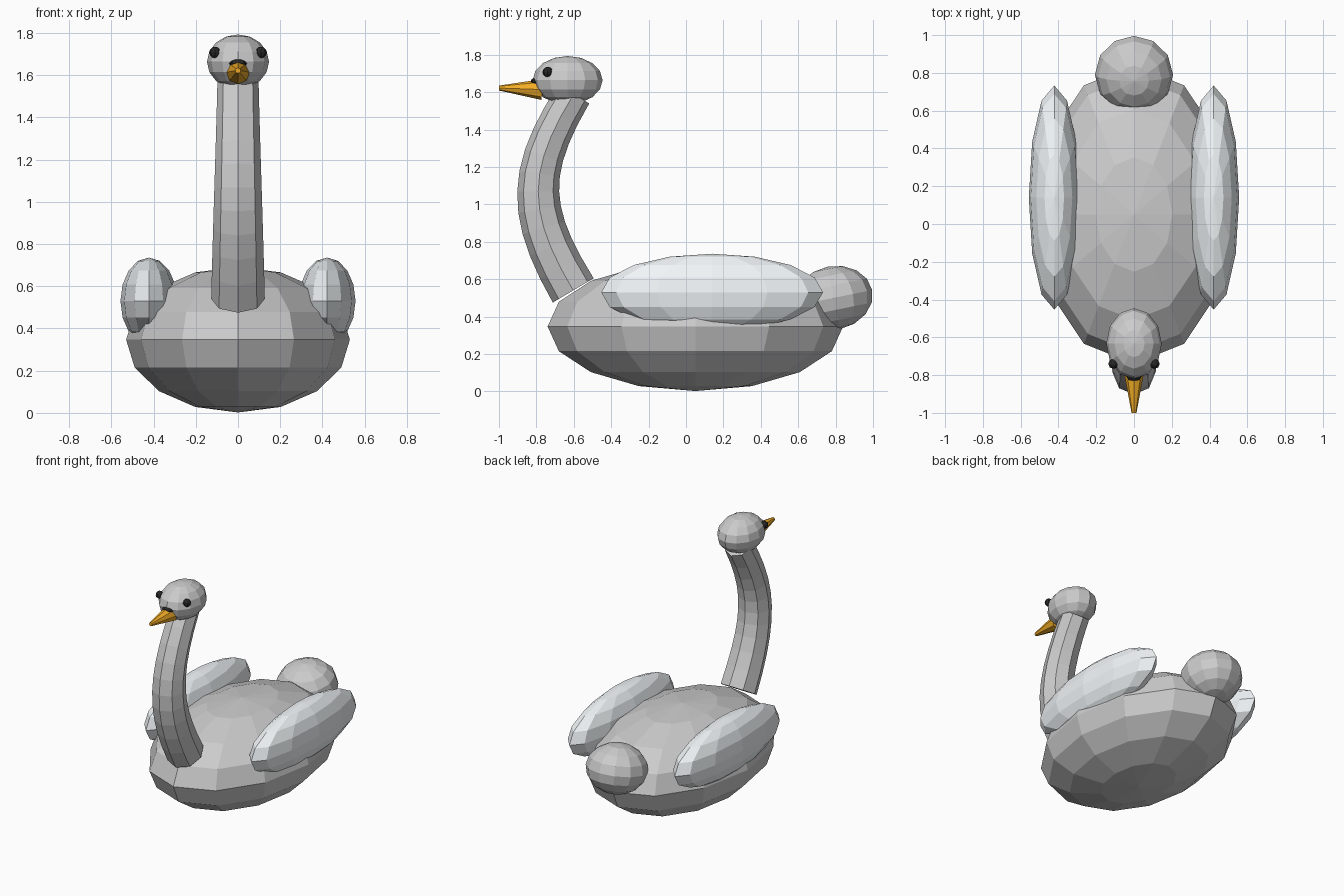
import bpy, bmesh, math
from mathutils import Matrix, Vector

if "Cube" in bpy.data.objects:
    bpy.data.objects.remove(bpy.data.objects["Cube"])


def material(name, color):
    m = bpy.data.materials.new(name)
    m.diffuse_color = (*color, 1)
    m.use_nodes = True
    m.node_tree.nodes["Principled BSDF"].inputs["Base Color"].default_value = m.diffuse_color
    return m


ORANGE = material("orange", (0.9, 0.42, 0.02))
BLACK = material("black", (0.02, 0.02, 0.02))
PALE = material("pale", (0.88, 0.92, 0.94))


def finish(name, bm, mat=None):
    bmesh.ops.recalc_face_normals(bm, faces=bm.faces)
    me = bpy.data.meshes.new(name)
    bm.to_mesh(me)
    bm.free()
    if mat:
        me.materials.append(mat)
    ob = bpy.data.objects.new(name, me)
    bpy.context.collection.objects.link(ob)
    return ob


def ellipsoid(name, center, radii, tilt=0, segs=12, rings=8, mat=None):
    bm = bmesh.new()
    xf = (Matrix.Translation(center) @ Matrix.Rotation(tilt, 4, 'X')
          @ Matrix.Diagonal((*radii, 1)))
    bmesh.ops.create_uvsphere(bm, u_segments=segs, v_segments=rings, radius=1, matrix=xf)
    return finish(name, bm, mat)


def tube(name, points, tangents, radii, sides, mat=None):
    """Loft rings along a path lying in the yz plane, with closed ends."""
    bm = bmesh.new()
    rings = []
    for p, t, r in zip(points, tangents, radii):
        side = Vector((1, 0, 0))
        front = t.normalized().cross(side)
        rings.append([bm.verts.new(p + r * (math.sin(a) * side + math.cos(a) * front))
                      for a in (2 * math.pi * i / sides for i in range(sides))])
    for a, b in zip(rings, rings[1:]):
        for i in range(sides):
            j = (i + 1) % sides
            bm.faces.new((a[i], a[j], b[j], b[i]))
    bm.faces.new(rings[0])
    bm.faces.new(rings[-1])
    return finish(name, bm, mat)


# Body, upturned tail and head
ellipsoid("body", (0, 0.05, 0.347), (0.53, 0.79, 0.345))
ellipsoid("tail", (0, 0.79, 0.5), (0.207, 0.21, 0.17), tilt=0.2)
ellipsoid("head", (0, -0.633, 1.664), (0.147, 0.187, 0.129))

# Wings and eyes on both sides
for label, s in (("left", 1), ("right", -1)):
    ellipsoid(label + "_wing", (s * 0.422, 0.14, 0.53), (0.135, 0.593, 0.206), mat=PALE)
    ellipsoid(label + "_eye", (s * 0.109, -0.74, 1.708), (0.027, 0.027, 0.027),
              segs=8, rings=6, mat=BLACK)

# Curved tapering neck along a cubic curve
P = [Vector(v) for v in ((0, -0.603, 0.54), (0, -0.853, 0.96),
                         (0, -0.853, 1.18), (0, -0.60, 1.59))]
STEPS = 10
pts, tans, rads = [], [], []
for k in range(STEPS + 1):
    t = k / STEPS
    u = 1 - t
    pts.append(u**3 * P[0] + 3 * u * u * t * P[1] + 3 * u * t * t * P[2] + t**3 * P[3])
    tans.append(u * u * (P[1] - P[0]) + 2 * u * t * (P[2] - P[1]) + t * t * (P[3] - P[2]))
    rads.append(0.127 - 0.03 * t)
tube("neck", pts, tans, rads, 8)

# Beak and the dark band above its base
base, tip = Vector((0, -0.77, 1.614)), Vector((0, -1.0, 1.622))
tube("beak", [base, tip], [tip - base] * 2, [0.056, 0.013], 8, ORANGE)
ellipsoid("beak_band", (0, -0.805, 1.655), (0.042, 0.027, 0.021), segs=8, rings=6, mat=BLACK)
